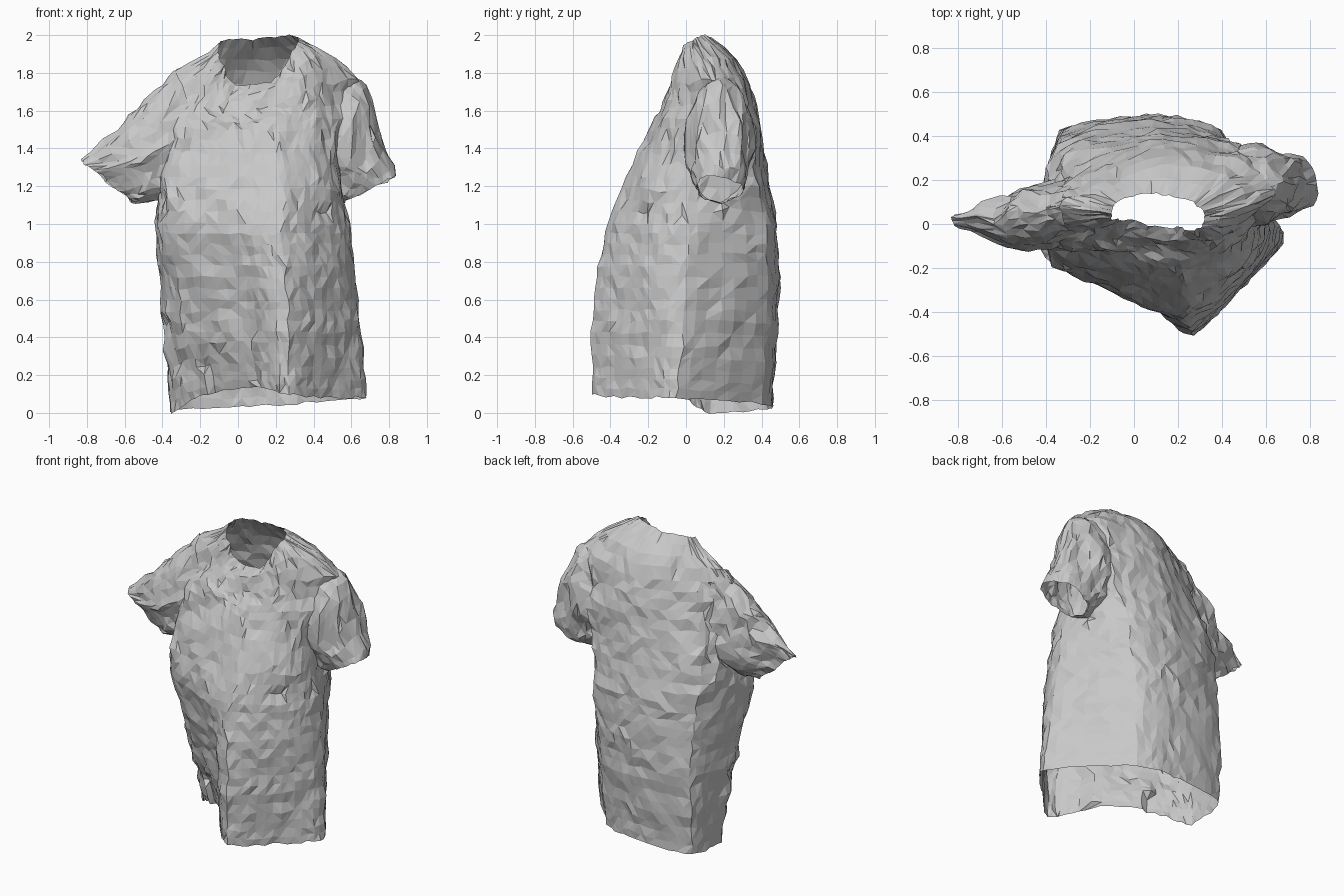
import bpy
import bmesh
import math
import random
from mathutils import Vector, noise

random.seed(4)
cube = bpy.data.objects.get("Cube")
if cube:
    bpy.data.objects.remove(cube, do_unlink=True)

# One plain cloth colour
cloth = bpy.data.materials.new("light_grey_cloth")
cloth.use_nodes = True
grey = (0.58, 0.58, 0.58, 1)
cloth.diffuse_color = grey
cloth.node_tree.nodes["Principled BSDF"].inputs["Base Color"].default_value = grey
cloth.node_tree.nodes["Principled BSDF"].inputs["Roughness"].default_value = 0.9


def spline(a, b, c, d, t):
    """Smooth blend from b to c, softened towards a straight line."""
    curve = b + (c - a) * t / 2 + (a * 2 - b * 5 + c * 4 - d) * t * t / 2 \
        + (b * 3 - a - c * 3 + d) * t ** 3 / 2
    return curve.lerp(b.lerp(c, t), 0.4)


def closed_ring(points, per_span):
    n = len(points)
    return [spline(points[i - 1], points[i], points[(i + 1) % n], points[(i + 2) % n], k / per_span)
            for i in range(n) for k in range(per_span)]


def loft_rows(rings, cell):
    """Add smooth in-between rings so that rows are about one cell apart."""
    rows = []
    last = len(rings) - 1
    for i in range(last):
        a, b, c, d = (rings[max(0, min(last, i + k))] for k in (-1, 0, 1, 2))
        gap = sum((q - p).length for p, q in zip(b, c)) / len(b)
        steps = max(2, round(gap / cell))
        for k in range(steps):
            rows.append([spline(*four, k / steps) for four in zip(a, b, c, d)])
    rows.append(rings[-1])
    return rows


def crumple(p, strength):
    """Broad creases plus fine random dents."""
    broad = noise.noise_vector(Vector((p.x * 5, p.y * 5, p.z * 7)))
    fine = noise.noise_vector(p * 14)
    jitter = Vector([random.uniform(-1, 1) for _ in range(3)])
    return p + broad * strength + fine * strength * 0.7 + jitter * 0.006


def cloth_tube(name, rings, per_span, cell, strength, shape=None):
    bm = bmesh.new()
    grid = []
    for row in loft_rows([closed_ring(r, per_span) for r in rings], cell):
        pts = [shape(p) if shape else p for p in row]
        grid.append([bm.verts.new(crumple(p, strength(p))) for p in pts])
    for low, high in zip(grid, grid[1:]):
        n = len(low)
        for j in range(n):
            k = (j + 1) % n
            a, b, c, d = low[j], low[k], high[k], high[j]
            if random.random() < 0.5:
                bm.faces.new((a, b, c))
                bm.faces.new((a, c, d))
            else:
                bm.faces.new((a, b, d))
                bm.faces.new((b, c, d))
    bmesh.ops.recalc_face_normals(bm, faces=bm.faces)
    mesh = bpy.data.meshes.new(name)
    bm.to_mesh(mesh)
    bm.free()
    mesh.materials.append(cloth)
    obj = bpy.data.objects.new(name, mesh)
    bpy.context.collection.objects.link(obj)
    return obj


def level(z, *pairs):
    return [Vector((x, y, z)) for x, y in pairs]


def tilted(*triples):
    return [Vector(t) for t in triples]


# Shirt body: each ring runs right side, front, left side, back
hem = tilted((-.35, .13, 0), (-.2, -.04, .09), (.1, -.32, .14), (.27, -.5, .1), (.5, -.27, .08),
             (.68, -.05, .08), (.31, .4, .05), (.02, .46, .03), (-.33, .41, .02))
belly = level(.6, (-.41, .07), (-.3, -.13), (.05, -.32), (.26, -.485), (.51, -.26),
              (.635, 0), (.35, .43), (.05, .49), (-.33, .42))
waist = level(1, (-.44, -.02), (-.38, -.18), (0, -.35), (.24, -.41), (.49, -.23),
              (.59, .01), (.4, .42), (.08, .48), (-.34, .37))
chest = level(1.25, (-.42, .03), (-.36, -.16), (0, -.27), (.25, -.31), (.47, -.18),
              (.55, .03), (.44, .37), (.1, .43), (-.33, .32))
armhole = level(1.5, (-.42, .07), (-.32, -.09), (-.02, -.17), (.22, -.2), (.44, -.11),
                (.57, .09), (.47, .34), (.13, .4), (-.25, .26))
shoulder = tilted((-.4, .07, 1.75), (-.24, -.03, 1.7), (-.05, -.08, 1.6), (.2, -.13, 1.63), (.43, -.05, 1.74),
                  (.64, .14, 1.78), (.47, .29, 1.76), (.13, .34, 1.73), (-.21, .2, 1.74))
yoke = tilted((-.23, .07, 1.86), (-.15, 0, 1.81), (-.05, -.03, 1.68), (.2, -.08, 1.72), (.37, -.03, 1.87),
              (.51, .09, 1.88), (.42, .22, 1.88), (.13, .27, 1.87), (-.13, .16, 1.87))
collar = tilted((-.1, .05, 1.95), (-.09, .02, 1.88), (-.01, .02, 1.73), (.2, -.02, 1.78), (.3, -.02, 1.93),
                (.32, .04, 1.98), (.27, .1, 2), (.1, .14, 1.98), (-.07, .11, 1.97))


def drape(p):
    """Front panel hangs over a soft diagonal fold and a vertical fold."""
    p = p.copy()
    if p.y < 0.02 and -0.42 < p.x < 0.22 and p.z > 1:
        above = p.z - 1.48 - 0.62 * p.x
        p.y += 0.03 * max(0, 1 - abs(above - 0.05) / 0.1)
    if p.y < -0.1 and p.z < 0.75:
        fade = 1 - p.z / 0.75
        if p.x < 0.1:
            p.y += 0.06 * fade
        elif p.x < 0.22:
            p.y -= 0.03 * fade
    return p


def body_strength(p):
    rough = 0.014
    if p.z > 1 and abs(p.x - 0.1) > 0.3:
        rough = 0.028
    elif p.x < 0 and p.y < 0.2 and p.z < 0.6:
        rough = 0.03
    return rough * min(1, 0.3 + p.z * 2, 0.3 + (2 - p.z) * 4)


cloth_tube("shirt_body", [hem, belly, waist, chest, armhole, shoulder, yoke, collar],
           7, 0.06, body_strength, drape)


def oval(centre, along, depth, count=8):
    """Oval sleeve section: a tilted long axis in x-z and a depth in y."""
    long_axis = Vector((along[0], 0, along[1]))
    ring = []
    for i in range(count):
        a = math.tau * i / count
        ring.append(Vector(centre) + long_axis * math.cos(a) + Vector((0, depth * math.sin(a), 0)))
    return ring


def sleeve_strength(p):
    return 0.03 if 1.2 < p.z < 1.65 else 0.018


# Left sleeve hangs down and open
cloth_tube("left_sleeve", [
    oval((.42, .17, 1.53), (.15, .27), .15),
    oval((.55, .18, 1.45), (.13, .29), .18),
    oval((.635, .18, 1.3), (.125, .18), .16),
    oval((.7, .18, 1.18), (.14, .06), .13)], 4, 0.055, sleeve_strength)

# Right sleeve sticks out and is pinched to a flat tip
cloth_tube("right_sleeve", [
    oval((-.23, .07, 1.54), (-.1, .27), .13),
    oval((-.43, .04, 1.39), (-.1, .24), .15),
    oval((-.56, .02, 1.31), (-.08, .19), .12),
    oval((-.71, .01, 1.24), (-.14, .12), .04)], 4, 0.055, sleeve_strength)
